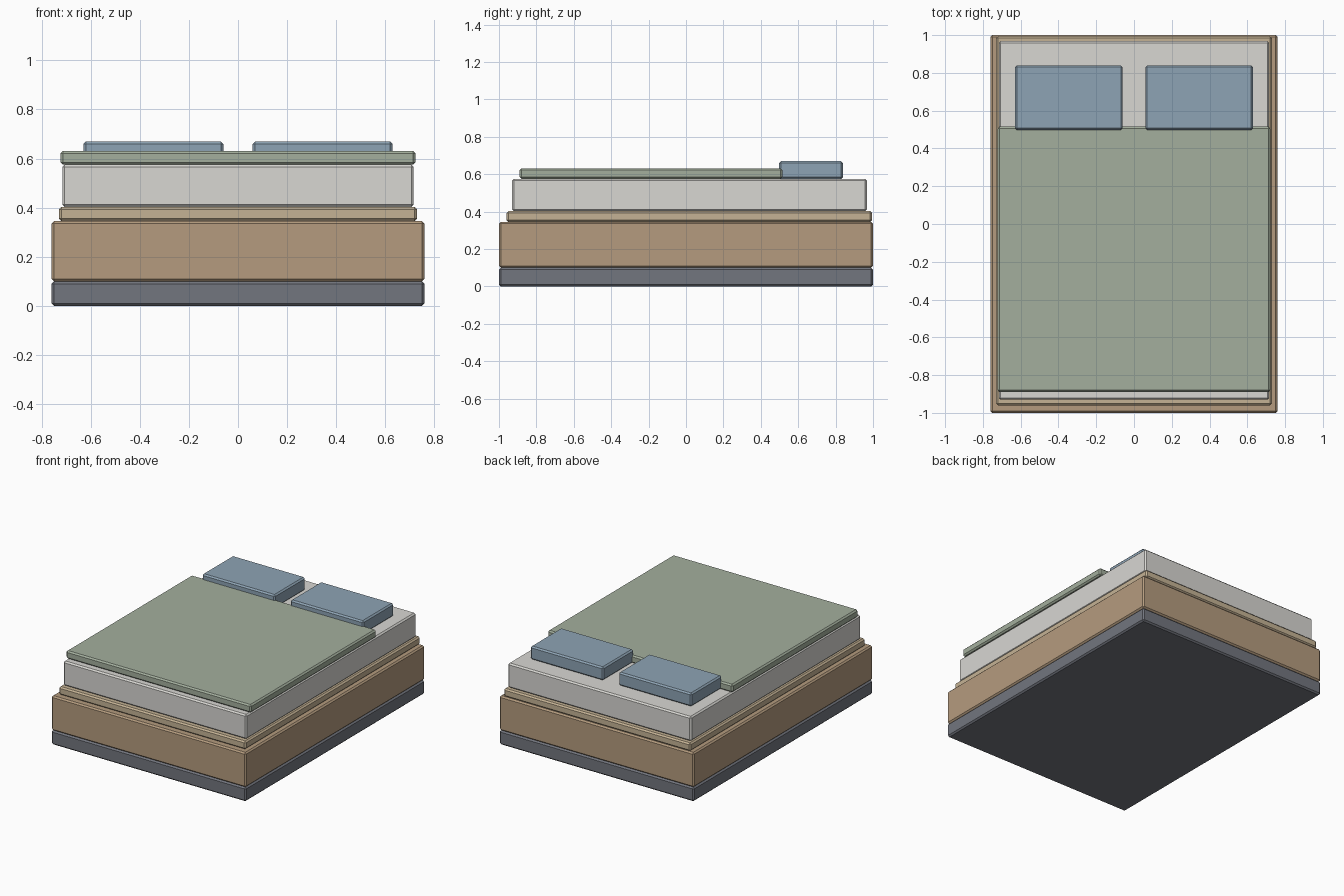
import bpy

if "Cube" in bpy.data.objects:
    bpy.data.objects.remove(bpy.data.objects["Cube"])


def material(name, rgb):
    m = bpy.data.materials.new(name)
    m.diffuse_color = (*rgb, 1)
    m.use_nodes = True
    m.node_tree.nodes["Principled BSDF"].inputs["Base Color"].default_value = m.diffuse_color
    return m


def slab(name, x, y, z, mat, bevel=0.01):
    """Chamfered box from (min, max) ranges."""
    mid = [(a + b) / 2 for a, b in (x, y, z)]
    bpy.ops.mesh.primitive_cube_add(size=1, location=mid)
    ob = bpy.context.object
    ob.name = name
    ob.scale = [b - a for a, b in (x, y, z)]
    bpy.ops.object.transform_apply(location=False, rotation=False, scale=True)
    mod = ob.modifiers.new("chamfer", "BEVEL")
    mod.width = bevel
    mod.segments = 1
    ob.data.materials.append(mat)
    return ob


dark = material("dark_plinth", (0.17, 0.18, 0.21))
wood = material("wood", (0.46, 0.33, 0.21))
light_wood = material("light_wood", (0.56, 0.45, 0.30))
white = material("mattress_white", (0.69, 0.68, 0.65))
green = material("blanket_green", (0.37, 0.43, 0.34))
blue = material("pillow_blue", (0.27, 0.37, 0.46))

# Stacked bed layers, bottom to top
slab("plinth", (-0.76, 0.76), (-1, 1), (0, 0.1), dark)
slab("bed_frame", (-0.76, 0.76), (-1, 1), (0.1, 0.345), wood)
slab("bed_deck", (-0.73, 0.73), (-0.96, 0.995), (0.345, 0.402), light_wood)
slab("mattress", (-0.716, 0.716), (-0.93, 0.968), (0.402, 0.575), white)
slab("blanket", (-0.723, 0.723), (-0.89, 0.515), (0.575, 0.631), green)

# Pair of pillows
for side, label in ((-1, "left"), (1, "right")):
    xs = sorted((side * 0.06, side * 0.63))
    slab(f"pillow_{label}", xs, (0.497, 0.84), (0.575, 0.669), blue)
